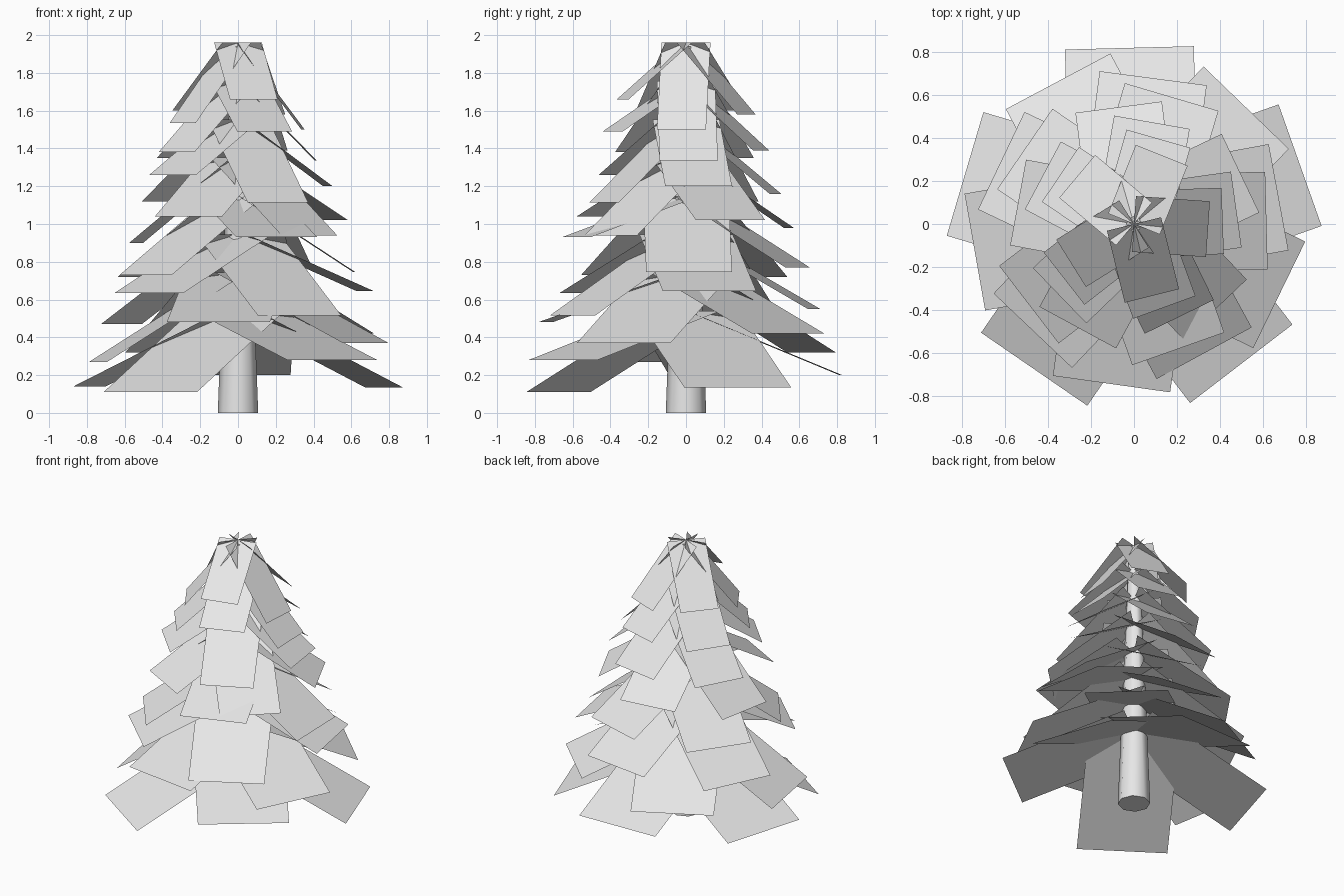
import bpy
import bmesh
from math import radians
from mathutils import Vector, Matrix

default_cube = bpy.data.objects.get("Cube")
if default_cube:
    bpy.data.objects.remove(default_cube, do_unlink=True)

# One plain colour for the whole tree
grey = bpy.data.materials.new("light_grey")
grey.use_nodes = True
grey.diffuse_color = (0.8, 0.8, 0.8, 1)
grey.node_tree.nodes["Principled BSDF"].inputs["Base Color"].default_value = grey.diffuse_color


def add_object(name, bm):
    """Turn a bmesh into a coloured scene object."""
    mesh = bpy.data.meshes.new(name)
    bm.to_mesh(mesh)
    bm.free()
    mesh.materials.append(grey)
    obj = bpy.data.objects.new(name, mesh)
    bpy.context.scene.collection.objects.link(obj)
    return obj


def add_branch(bm, angle, root_height, reach, tip_height, width):
    """Flat rectangular branch sloping outward from the trunk axis."""
    turn = Matrix.Rotation(radians(angle), 3, "Z")
    half = width / 2
    corners = [
        (0, -half, root_height),
        (reach, -half, tip_height),
        (reach, half, tip_height),
        (0, half, root_height),
    ]
    bm.faces.new([bm.verts.new(turn @ Vector(corner)) for corner in corners])


# Tapered trunk
bm = bmesh.new()
trunk_height = 1.94
bmesh.ops.create_cone(
    bm, cap_ends=True, segments=8, radius1=0.107, radius2=0.035,
    depth=trunk_height, matrix=Matrix.Translation((0, 0, trunk_height / 2)),
)
trunk = add_object("trunk", bm)
bpy.ops.object.select_all(action="DESELECT")
trunk.select_set(True)
bpy.context.view_layer.objects.active = trunk
bpy.ops.object.shade_smooth_by_angle(angle=radians(50))

# Branch tiers from the ground up: first branch direction, tip heights
tiers = [
    (19.5, (0.135, 0.2, 0.14, 0.11, 0.28)),
    (46, (0.42, 0.32, 0.27, 0.48, 0.37)),
    (10.5, (0.645, 0.55, 0.47, 0.635, 0.515)),
    (1.5, (0.745, 0.77, 0.72, 0.73, 0.93)),
    (25.5, (1.02, 0.98, 0.9, 1.04, 0.94)),
    (8, (1.2, 1.16, 1.12, 1.26, 1.115)),
    (2, (1.335, 1.39, 1.35, 1.38, 1.49)),
    (-4, (1.5, 1.58, 1.6, 1.535, 1.66)),
]
top_tier = len(tiers) - 1
for level, (first_angle, tip_heights) in enumerate(tiers):
    rise = level / top_tier
    bm = bmesh.new()
    for index, tip_height in enumerate(tip_heights):
        add_branch(
            bm,
            angle=first_angle + index * 360 / len(tip_heights),
            root_height=0.54 + 1.42 * rise,
            reach=0.82 - 0.475 * rise,
            tip_height=tip_height,
            width=0.6 - 0.34 * rise,
        )
    add_object(f"branch_tier_{level + 1}", bm)
